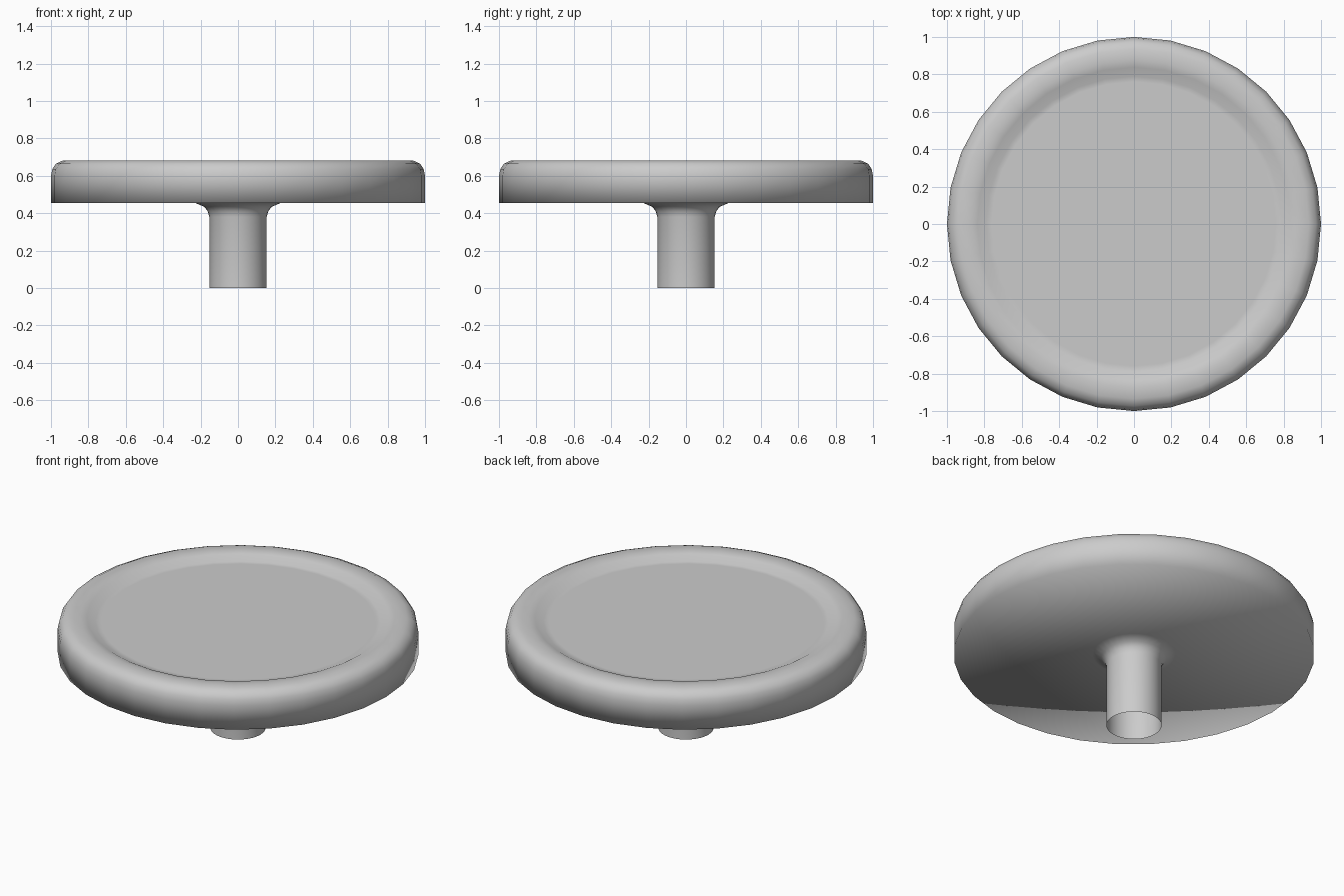
import bpy, bmesh
from math import cos, sin, pi

if "Cube" in bpy.data.objects:
    bpy.data.objects.remove(bpy.data.objects["Cube"])

SIDES = 32


def lathe(name, profile):
    """Revolve an (r, z) profile about z; a zero radius closes the surface."""
    bm = bmesh.new()
    rings = []
    for r, z in profile:
        n = 1 if r == 0 else SIDES
        rings.append([bm.verts.new((r * cos(2 * pi * i / SIDES), r * sin(2 * pi * i / SIDES), z))
                      for i in range(n)])
    for a, b in zip(rings, rings[1:]):
        for i in range(SIDES):
            j = (i + 1) % SIDES
            if len(b) == 1:
                bm.faces.new((a[i], a[j], b[0]))
            else:
                bm.faces.new((a[i], a[j], b[j], b[i]))
    for f in bm.faces:
        f.smooth = True
    mesh = bpy.data.meshes.new(name)
    bm.to_mesh(mesh)
    bm.free()
    ob = bpy.data.objects.new(name, mesh)
    bpy.context.collection.objects.link(ob)
    return ob


# Knob: open hollow stem, flared neck, flat underside, rounded rim, dished top
lathe("round_knob", [
    (0.153, 0.0), (0.153, 0.38),
    (0.162, 0.41), (0.18, 0.434), (0.23, 0.455),
    (1.0, 0.455), (1.0, 0.60),
    (0.993, 0.635), (0.973, 0.665), (0.935, 0.682),
    (0.875, 0.682), (0.838, 0.676), (0.79, 0.65),
    (0.76, 0.65), (0.0, 0.65),
])
